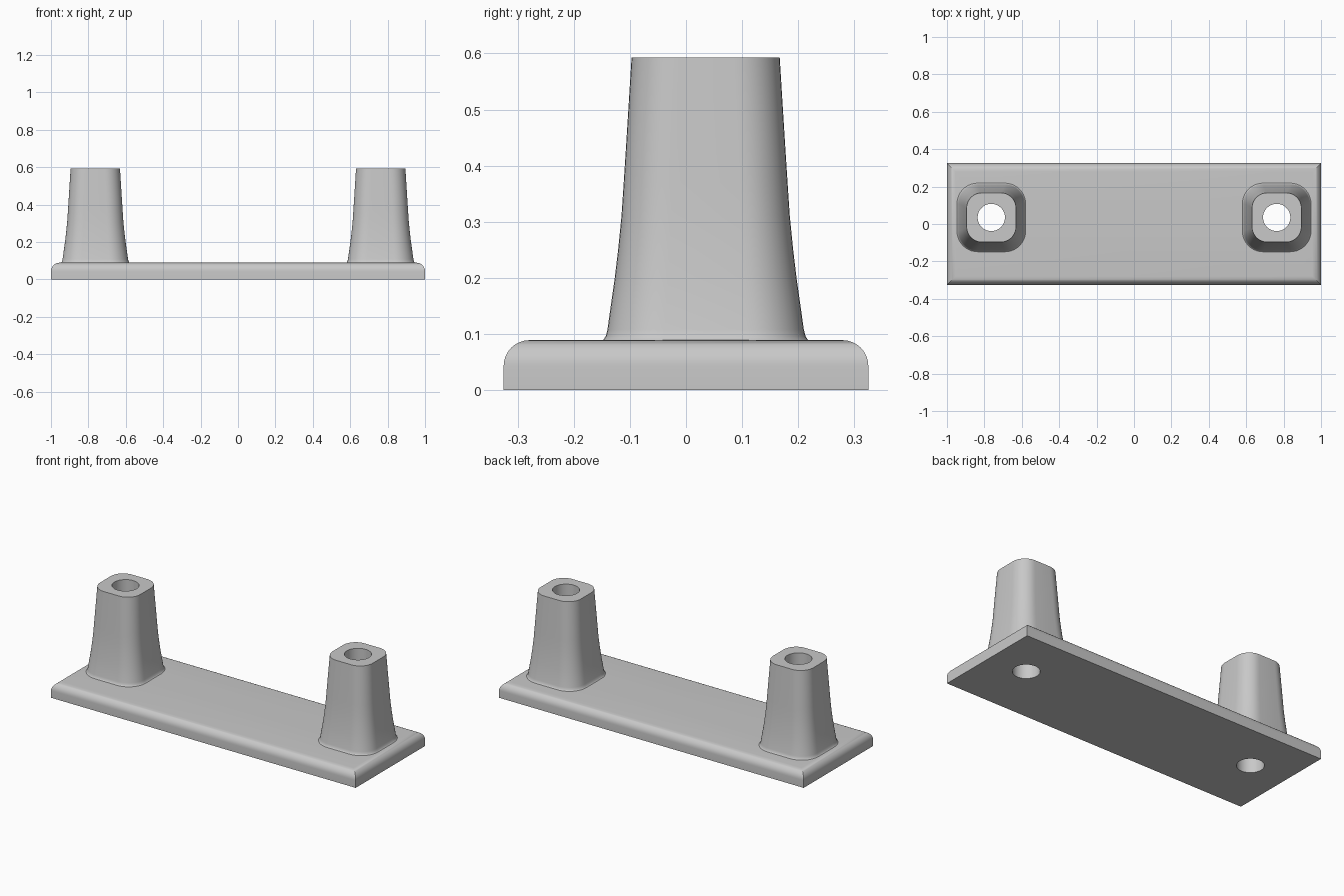
import bpy, bmesh, math

if "Cube" in bpy.data.objects:
    bpy.data.objects.remove(bpy.data.objects["Cube"], do_unlink=True)

POST_X, POST_Y, BORE, PLATE_TOP, POST_TOP = 0.763, 0.035, 0.073, 0.089, 0.593

grey = bpy.data.materials.new("grey_plastic")
grey.use_nodes = True
colour = (0.58, 0.58, 0.58, 1)
grey.diffuse_color = colour
grey.node_tree.nodes["Principled BSDF"].inputs["Base Color"].default_value = colour


def make_object(name, bm, location=(0, 0, 0)):
    mesh = bpy.data.meshes.new(name)
    bm.to_mesh(mesh)
    bm.free()
    mesh.materials.append(grey)
    obj = bpy.data.objects.new(name, mesh)
    obj.location = location
    bpy.context.collection.objects.link(obj)
    return obj


def shade(obj):
    bpy.ops.object.select_all(action="DESELECT")
    obj.select_set(True)
    bpy.context.view_layer.objects.active = obj
    bpy.ops.object.shade_smooth_by_angle(angle=math.radians(30))


def ring(bm, half, radius, z, steps=10):
    """Rounded square; a circle when half equals radius."""
    verts = []
    for corner in range(4):
        middle = math.radians(45 + 90 * corner)
        offset = (half - radius) * math.sqrt(2)
        for i in range(steps + 1):
            a = math.radians(90 * (corner + i / steps))
            verts.append(bm.verts.new((offset * math.cos(middle) + radius * math.cos(a),
                                       offset * math.sin(middle) + radius * math.sin(a), z)))
    return verts


# Base plate with rounded top edges
bm = bmesh.new()
bmesh.ops.create_cube(bm, size=1)
for v in bm.verts:
    v.co = (v.co.x * 2, v.co.y * 0.65, (v.co.z + 0.5) * PLATE_TOP)
top_edges = [e for e in bm.edges if all(v.co.z > 0.05 for v in e.verts)]
bmesh.ops.bevel(bm, geom=top_edges, offset=0.046, segments=8, profile=0.5, affect="EDGES")
plate = make_object("base_plate", bm)

# Holes through the plate
cutters = []
for side, x in (("right", -POST_X), ("left", POST_X)):
    bm = bmesh.new()
    bmesh.ops.create_cone(bm, cap_ends=True, segments=40, radius1=BORE, radius2=BORE, depth=0.4)
    cutter = make_object(side + "_hole_cutter", bm, (x, POST_Y, 0))
    cutter.hide_render = True
    cut = plate.modifiers.new(side + "_hole", "BOOLEAN")
    cut.operation, cut.solver, cut.object = "DIFFERENCE", "EXACT", cutter
    cutters.append(cutter)
bpy.ops.object.select_all(action="DESELECT")
plate.select_set(True)
bpy.context.view_layer.objects.active = plate
for name in [m.name for m in plate.modifiers]:
    bpy.ops.object.modifier_apply(modifier=name)
for cutter in cutters:
    bpy.data.objects.remove(cutter, do_unlink=True)
shade(plate)

# Flared hollow posts: foot fillet, tapering wall, flat rim, bore
levels = [(0.185, 0.112, 0.088), (0.182, 0.109, 0.09), (0.178, 0.105, 0.096),
          (0.175, 0.102, 0.108), (0.162, 0.095, 0.2), (0.156, 0.091, 0.25),
          (0.150, 0.088, 0.31), (0.146, 0.086, 0.37), (0.1415, 0.084, 0.44),
          (0.132, 0.082, POST_TOP), (BORE, BORE, POST_TOP), (BORE, BORE, 0.088)]
for side, x in (("right", -POST_X), ("left", POST_X)):
    bm = bmesh.new()
    rings = [ring(bm, *level) for level in levels]
    for low, high in zip(rings, rings[1:]):
        for i in range(len(low)):
            j = (i + 1) % len(low)
            bm.faces.new((low[i], low[j], high[j], high[i]))
    bmesh.ops.remove_doubles(bm, verts=bm.verts, dist=0.0001)
    shade(make_object(side + "_post", bm, (x, POST_Y, 0)))
